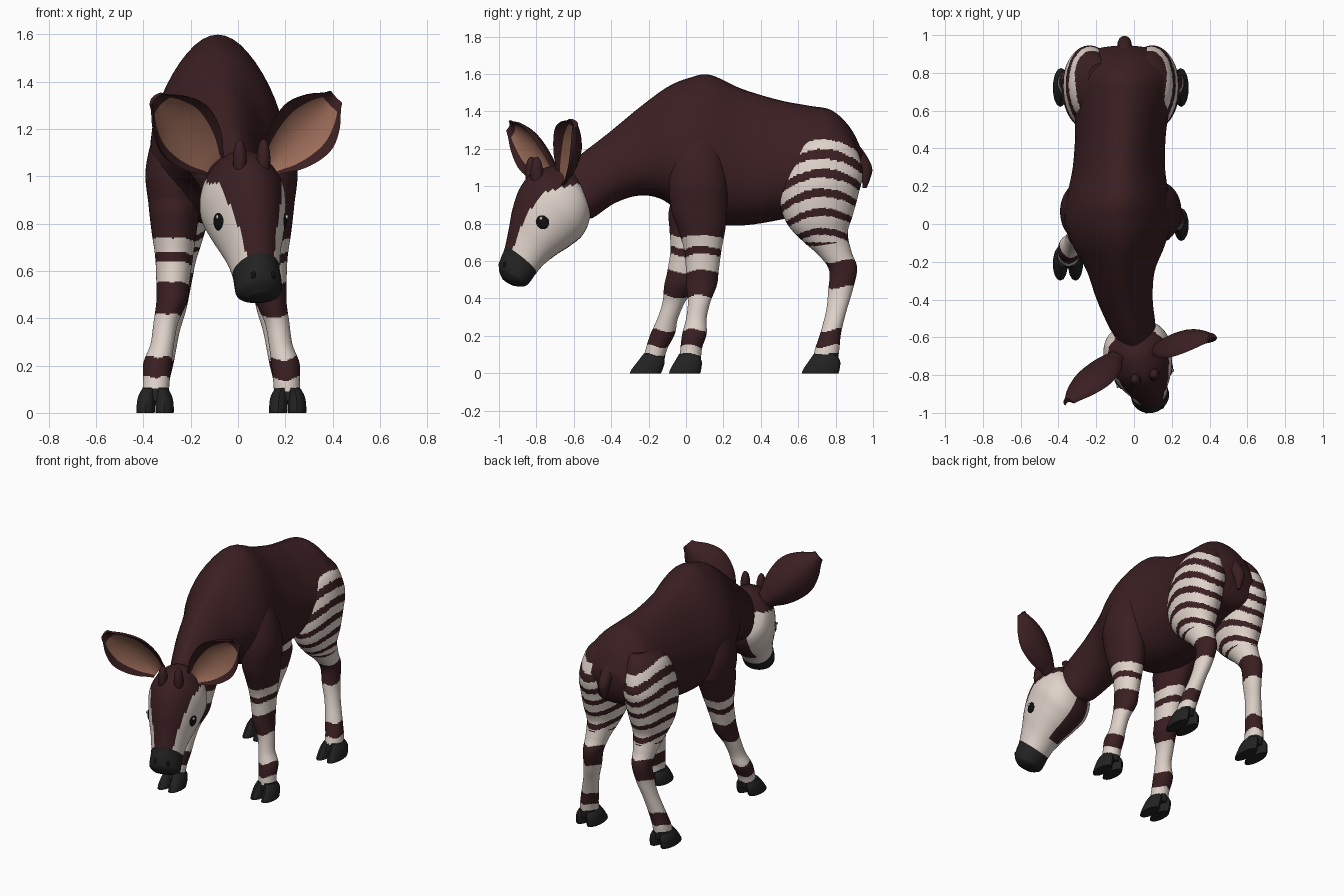
import bpy, bmesh, math
from mathutils import Vector, Matrix

cube = bpy.data.objects.get("Cube")
if cube:
    bpy.data.objects.remove(cube, do_unlink=True)


def material(name, colour):
    m = bpy.data.materials.new(name)
    m.use_nodes = True
    m.diffuse_color = (*colour, 1)
    bsdf = next(n for n in m.node_tree.nodes if n.type == "BSDF_PRINCIPLED")
    bsdf.inputs["Base Color"].default_value = (*colour, 1)
    bsdf.inputs["Roughness"].default_value = 0.8
    return m


BROWN = material("dark brown coat", (0.043, 0.0135, 0.0155))
CREAM = material("cream markings", (0.74, 0.65, 0.59))
PINK = material("inner ear tan", (0.33, 0.15, 0.1))
BLACK = material("hoof and muzzle black", (0.016, 0.016, 0.016))
EYE = material("eye black", (0.005, 0.005, 0.006))
AXIS = -0.07  # x of the body's middle plane


def finish(name, bm, mats):
    bmesh.ops.recalc_face_normals(bm, faces=bm.faces[:])
    mesh = bpy.data.meshes.new(name)
    bm.to_mesh(mesh)
    bm.free()
    for m in mats:
        mesh.materials.append(m)
    ob = bpy.data.objects.new(name, mesh)
    bpy.context.collection.objects.link(ob)
    bpy.ops.object.select_all(action="DESELECT")
    ob.select_set(True)
    bpy.context.view_layer.objects.active = ob
    bpy.ops.object.shade_smooth_by_angle(angle=math.radians(40))
    return ob


def skin(name, rings, mats, rule):
    """Bridge closed rings of points; rule(centre, ring, slot) gives the material."""
    bm = bmesh.new()
    rows = [[bm.verts.new(p) for p in ring] for ring in rings]
    n = len(rows[0])
    for i, (r, s) in enumerate(zip(rows, rows[1:])):
        for j in range(n):
            k = (j + 1) % n
            f = bm.faces.new((r[j], r[k], s[k], s[j]))
            f.material_index = rule(f.calc_center_median(), i, j)
    for row, i in ((rows[0], 0), (rows[-1], len(rows) - 2)):
        f = bm.faces.new(row)
        f.material_index = rule(f.calc_center_median(), i, 0)
    return finish(name, bm, mats)


def smooth_path(pts, sub):
    """Catmull-Rom interpolation of tuples."""
    p = [pts[0], *pts, pts[-1]]
    out = []
    for i in range(len(pts) - 1):
        for s in range(sub):
            t = s / sub
            out.append([b + t / 2 * (c - a + t * (2*a - 5*b + 4*c - d + t * (3*b - a - 3*c + d)))
                        for a, b, c, d in zip(*p[i:i + 4])])
    return out + [list(pts[-1])]


def loft(name, stations, mats, rule=lambda c, u, a: 0, segs=32, sub=6, egg=0.0,
         place=lambda p: p):
    """Station: first point (y, z), opposite point (y, z), centre x, half width."""
    rings = []
    for y1, z1, y2, z2, x, w in smooth_path(stations, sub):
        ring = []
        for j in range(segs):
            a = math.tau * j / segs
            c = math.cos(a)
            ring.append(place(Vector((x + w * math.sin(a) * (1 - egg * c),
                                      (y1 + y2 + c * (y1 - y2)) / 2,
                                      (z1 + z2 + c * (z1 - z2)) / 2))))
        rings.append(ring)

    def by_angle(c, i, j):
        a = math.tau * (j + 0.5) / segs
        return rule(c, i / sub, min(a, math.tau - a))
    return skin(name, rings, mats, by_angle)


def ball(name, centre, size, mat, turn=0.0):
    bm = bmesh.new()
    bmesh.ops.create_uvsphere(bm, u_segments=20, v_segments=12, radius=1)
    bm.transform(Matrix.Translation(centre) @ Matrix.Rotation(turn, 4, "Z")
                 @ Matrix.Diagonal((*size, 1)))
    return finish(name, bm, [mat])


# Body and neck
loft("body", [
    (-.70, 1.04, -.54, .84, .01, .09), (-.60, 1.14, -.50, .83, -.01, .12),
    (-.42, 1.28, -.38, .91, -.05, .145), (-.25, 1.42, -.25, .95, -.07, .175),
    (-.10, 1.53, -.13, .93, -.08, .235), (.02, 1.58, 0, .84, -.085, .275),
    (.13, 1.595, .14, .8, -.085, .265), (.30, 1.52, .3, .79, -.08, .238),
    (.50, 1.46, .5, .82, -.07, .235), (.66, 1.43, .66, .86, -.06, .255),
    (.78, 1.405, .77, .9, -.055, .26), (.88, 1.31, .86, .93, -.05, .23),
    (.945, 1.18, .90, .97, -.05, .16)], [BROWN], segs=40, egg=0.25)

# Tail
loft("tail", [
    (.82, 1.24, .89, 1.26, -.05, .05), (.88, 1.16, .955, 1.18, -.05, .042),
    (.92, 1.09, .995, 1.1, -.05, .036), (.94, 1.03, .985, 1.04, -.05, .026),
    (.945, .99, .965, .99, -.05, .01)], [BROWN], segs=14)


# Head, turned a little to its left: dark blaze and crown, cream cheeks, black muzzle
def head_place(p):
    return Matrix.Rotation(math.radians(16), 3, "Z") @ (p - HEAD) + HEAD + Vector((0.04, 0, 0))


def head_rule(c, u, a):
    if u >= 5.9:
        return 2
    crown = c.z > 0.97 + 0.25 * max(0, c.y + 0.75)
    blaze = a < 0.95 - 0.08 * max(0, u - 3)
    throat = a > 2.8 and u < 4.5
    return 0 if crown or blaze or throat else 1


HEAD = Vector((0, -.75, 0))
loft("head", [
    (-.60, 1.09, -.53, .93, 0, .08), (-.70, 1.11, -.515, .83, 0, .15),
    (-.82, 1.07, -.55, .74, 0, .18), (-.89, .99, -.62, .68, 0, .165),
    (-.93, .88, -.70, .63, 0, .14), (-.95, .78, -.765, .58, 0, .115),
    (-.975, .67, -.81, .53, 0, .1), (-.995, .62, -.84, .49, 0, .1),
    (-1.007, .56, -.87, .465, 0, .095), (-.99, .51, -.92, .466, 0, .055)],
    [BROWN, CREAM, BLACK], head_rule, segs=72, sub=12, egg=0.12, place=head_place)

# Eyes, horns and nostrils
for side, label in ((1, "left"), (-1, "right")):
    turn = math.radians(16) - side * 0.4

    def spot(x, y, z):
        return head_place(Vector((side * x, y, z)))
    ball(label + "_eyelid", spot(.128, -.802, .812), (.02, .055, .056), BROWN, turn)
    ball(label + "_eye", spot(.132, -.806, .81), (.024, .043, .046), EYE, turn)
    ball(label + "_eye_glint", spot(.153, -.82, .828), (.006, .009, .009), CREAM)
    ball(label + "_horn", spot(.052, -.815, 1.07), (.029, .033, .088), BROWN)
    ball(label + "_nostril", spot(.042, -.99, .58), (.012, .01, .018), EYE)


# Ears: cupped leaves, tan inside
def ear(name, base, tip, facing, rim, half=8):
    base, along = Vector(base), Vector(tip) - Vector(base)
    face = Vector(facing)
    face = (face - along * face.dot(along) / along.length_squared).normalized()
    across = along.cross(face).normalized()
    widths = smooth_path([(.055,), (.105,), (.134,), (.138,), (.1,), (.035,)], 4)
    rings = []
    for i, (w,) in enumerate(widths):
        s = i / (len(widths) - 1)
        front, back = [], []
        for j in range(-half, half + 1):
            t = j / half
            p = base + along * s + across * (w * t)
            front.append(p + face * (w * 0.45 * (t * t - 0.5)))
            back.append(p + face * (w * 0.65 * (t * t - 0.5) - 0.1 * w - 0.018))
        rings.append(front + back[::-1])
    last = len(rings) - 3
    skin(name, rings, [BROWN, PINK],
         lambda c, i, j: int(rim <= j < 2 * half - 2 and i < last))


ear("left_ear", (.13, -.67, 1.045), (.415, -.61, 1.335), (.35, -.9, 0), 3)
ear("right_ear", (-.1, -.71, 1.045), (-.345, -.95, 1.325), (.42, -.85, -.2), 2)


# Leg markings, with black just above the hooves
def banded(z, bounds):
    return 2 if z < 0.1 else sum(z < b for b in bounds) % 2


def fore_rule(c, u, a):
    return banded(c.z + 0.01 * math.sin(2 * a + 9 * c.x), (.73, .67, .63, .545, .41, .23, .145))


def hind_rule(c, u, a):
    if c.z < 0.7:
        return banded(c.z + 0.01 * math.sin(2 * a), (.69, .6, .46, .23, .145))
    q = 1.25 - c.z - 1.8 * (c.y - 0.73) ** 2
    return int(q > 0 and (q / 0.102) % 1 < 0.48 + 0.35 * (1.25 - c.z))


FORE = [
    (.02, 1.36, .14, 1.36, .12, .05), (-.06, 1.2, .19, 1.2, .175, .1),
    (-.09, 1.03, .22, 1.03, .205, .115), (-.08, .88, .22, .88, .2, .108),
    (-.04, .76, .21, .77, .2, .095), (-.01, .66, .19, .66, .2, .08),
    (0, .55, .175, .55, .205, .07), (0, .47, .165, .47, .21, .065),
    (.01, .38, .13, .38, .235, .052), (0, .29, .11, .29, .25, .05),
    (-.02, .21, .11, .21, .27, .06), (-.03, .13, .085, .13, .275, .056),
    (-.035, .05, .08, .05, .28, .056)]
HIND = [
    (.64, 1.29, .85, 1.3, .11, .07), (.57, 1.21, .9, 1.23, .145, .12),
    (.51, 1.05, .945, 1.08, .165, .142), (.5, .92, .92, .95, .17, .138),
    (.54, .8, .89, .84, .175, .12), (.62, .71, .865, .75, .175, .095),
    (.71, .63, .885, .65, .18, .072), (.765, .55, .915, .56, .185, .06),
    (.76, .44, .89, .44, .2, .052), (.75, .34, .86, .34, .225, .048),
    (.72, .22, .83, .22, .255, .055), (.69, .13, .82, .13, .275, .055),
    (.67, .05, .81, .05, .28, .056)]


def leg(name, stations, rule, side, stride, heel, length):
    def place(p):
        swing = stride * max(0, (0.9 - p.z) / 0.9) ** 0.8
        return Vector((AXIS + side * p.x, p.y - swing, p.z))
    loft(name, stations, [BROWN, CREAM, BLACK], rule, segs=64, sub=16, place=place)
    # Two toes make the cloven hoof
    for toe, label in ((-1, "inner"), (1, "outer")):
        x = 0.28 + toe * 0.038
        loft(f"{name}_{label}_toe", [
            (heel - length * .68, .105, heel - .01, .095, x - toe * .012, .03),
            (heel - length * .8, .07, heel + .005, .06, x - toe * .002, .038),
            (heel - length * .97, .02, heel, .015, x + toe * .002, .04),
            (heel - length, 0, heel - .005, 0, x + toe * .002, .039)],
            [BLACK], segs=14, sub=3, place=place)


for side, label, stride in ((1, "left", 0), (-1, "right", .21)):
    leg(label + "_front_leg", FORE, fore_rule, side, stride, .08, .17)
    leg(label + "_hind_leg", HIND, hind_rule, side, 0, .82, .2)
